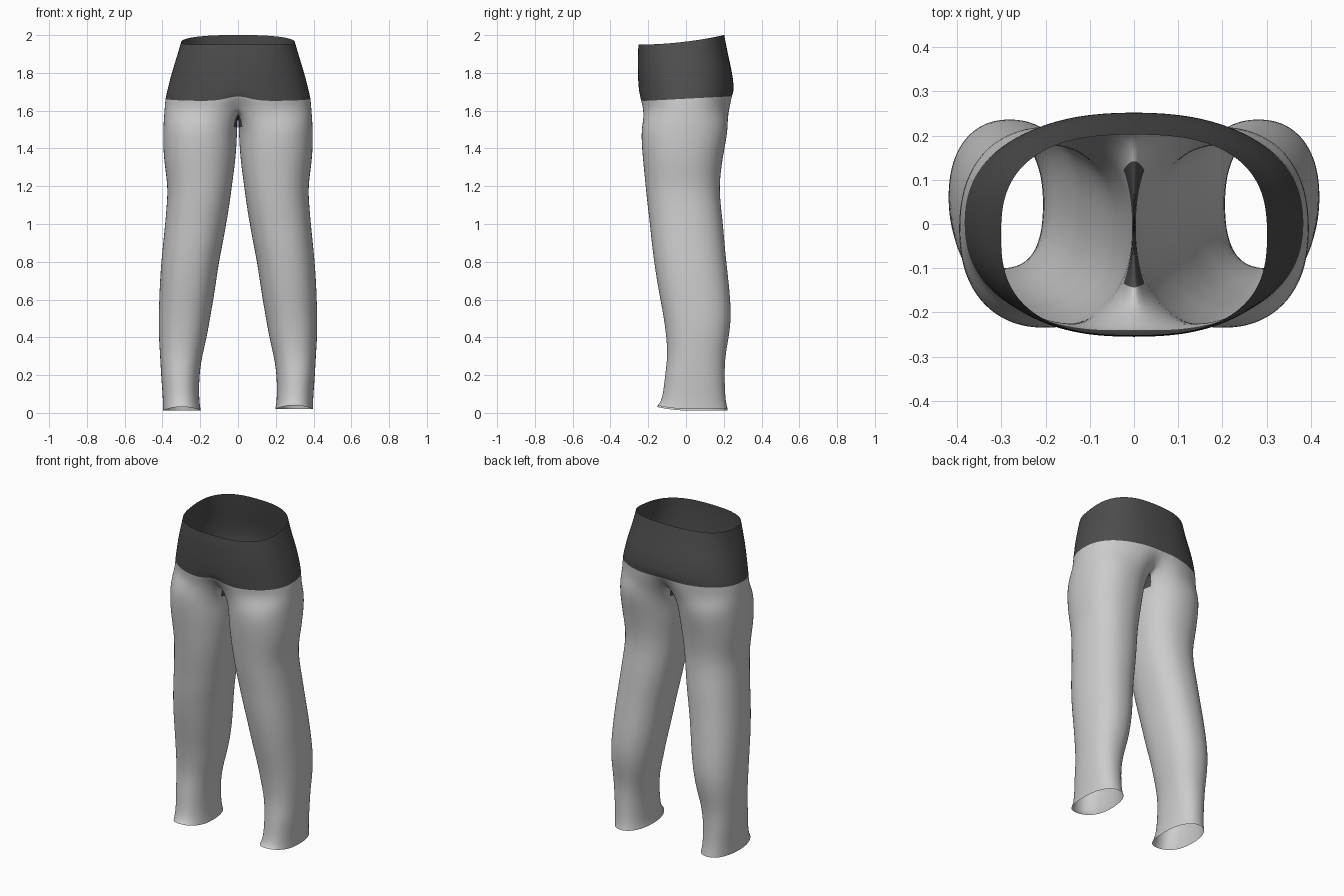
import bpy, bmesh, math

if "Cube" in bpy.data.objects:
    bpy.data.objects.remove(bpy.data.objects["Cube"])


def material(name, value):
    m = bpy.data.materials.new(name)
    m.use_nodes = True
    colour = (value, value, value, 1)
    m.diffuse_color = colour
    m.node_tree.nodes["Principled BSDF"].inputs["Base Color"].default_value = colour
    return m


OUTER, INNER = 20, 8      # columns round the outside and along the inseam
SPREAD = math.radians(140)

# Hip rows: z, half width, front y, back y, squareness
HIPS = [(1.95, .302, -.252, .203, 2.6), (1.9, .32, -.256, .222, 2.5),
        (1.8, .352, -.256, .246, 2.4), (1.72, .372, -.252, .255, 2.3),
        (1.645, .386, -.245, .25, 2.3), (1.6, .39, -.238, .243, 2.3)]

# Leg rows: z, inner x, outer x, front y, back y
LEGS = [(1.52, .003, .397, -.24, .228), (1.4, .008, .398, -.235, .205),
        (1.3, .018, .388, -.225, .188), (1.2, .032, .373, -.215, .178),
        (1.1, .045, .378, -.205, .185), (1.0, .062, .387, -.192, .197),
        (.9, .08, .397, -.183, .205), (.8, .1, .407, -.17, .215),
        (.7, .115, .414, -.155, .226), (.6, .13, .418, -.137, .236),
        (.5, .148, .421, -.118, .24), (.4, .165, .42, -.105, .228),
        (.3, .19, .413, -.098, .208), (.2, .205, .408, -.112, .205),
        (.1, .206, .4, -.122, .208), (.05, .203, .398, -.138, .214),
        (.012, .197, .398, -.155, .222)]


def power(value, n):
    return math.copysign(abs(value) ** (2 / n), value)


def hip_row(row):
    """Half ring from the front centre, round the outside, to the back centre."""
    z, width, front, back, n = row
    mid, depth = (front + back) / 2, (back - front) / 2
    points = []
    for i in range(OUTER + 1):
        a = math.pi * (i / OUTER - .5)
        x = 0 if i in (0, OUTER) else width * power(math.cos(a), n)
        y = mid + depth * power(math.sin(a), n)
        lift = 0
        if row is HIPS[0]:        # rim rises at the back
            lift = .05 * max(0, (y + .25) / .45) ** 2
        elif row is HIPS[4]:      # colour edge: tilted, peaked at the fly
            lift = .08 * (y + .25)
            if y < 0:
                lift += .04 * math.exp(-(x / .06) ** 2)
        elif row is HIPS[5]:      # groove running into the crotch
            y *= 1 - .16 * math.exp(-(x / .06) ** 2)
            lift = .035 * math.exp(-(x / .12) ** 2)
        points.append((x, y, z + lift))
    return points


def crotch_row():
    """Last hip row closed by a curve under the crotch."""
    points = hip_row(HIPS[-1])
    (_, front, z), (_, back, _) = points[0], points[-1]
    for j in range(1, INNER):
        t = j / INNER
        points.append((0, back + (front - back) * t, z - .065 * math.sin(math.pi * t)))
    return points


def leg_row(row, side):
    z, inner, outer, front, back = row
    cx, cy = (inner + outer) / 2, (front + back) / 2
    points = []
    for i in range(OUTER + INNER):
        if i <= OUTER:
            a = SPREAD * (2 * i / OUTER - 1)
        else:
            a = SPREAD + (2 * math.pi - 2 * SPREAD) * (i - OUTER) / INNER
        x = cx + (outer - inner) / 2 * power(math.cos(a), 2.25)
        y = cy + (back - front) / 2 * power(math.sin(a), 2.25)
        lift = 0
        if row is LEGS[-1]:       # arched hem
            lift = .02 * max(0, -math.sin(a)) * abs(math.sin(a)) + (.008 if side > 0 else 0)
        points.append((x, y, z + lift))
    return points


def build_side(bm, side):
    rows = [hip_row(r) for r in HIPS[:-1]] + [crotch_row()]
    rows += [leg_row(r, side) for r in LEGS]
    rings = [[bm.verts.new((side * x, y, z)) for x, y, z in row] for row in rows]
    for k, (up, low) in enumerate(zip(rings, rings[1:])):
        count = len(up) if len(up) > OUTER + 1 else OUTER
        for i in range(count):
            j = (i + 1) % len(low) if count > OUTER else i + 1
            quad = [up[i], low[i], low[j], up[j]]
            face = bm.faces.new(quad if side > 0 else quad[::-1])
            face.smooth = True
            face.material_index = 1 if k < len(HIPS) - 2 else 0
            # dark gusset between the thighs
            c = face.calc_center_median()
            if k == len(HIPS) - 1 and abs(c.x) < .02 and abs(c.y) < .13:
                face.material_index = 1


# Trousers: both halves joined along the centre seam
bm = bmesh.new()
for side in (1, -1):
    build_side(bm, side)
seam = [v for v in bm.verts if abs(v.co.x) < 1e-5]
bmesh.ops.remove_doubles(bm, verts=seam, dist=1e-4)
bmesh.ops.recalc_face_normals(bm, faces=bm.faces)
mesh = bpy.data.meshes.new("trousers")
bm.to_mesh(mesh)
bm.free()
mesh.materials.append(material("light grey cloth", .6))
mesh.materials.append(material("dark grey cloth", .075))
trousers = bpy.data.objects.new("trousers", mesh)
bpy.context.collection.objects.link(trousers)
smooth = trousers.modifiers.new("smooth cloth", "SUBSURF")
smooth.levels = smooth.render_levels = 2
